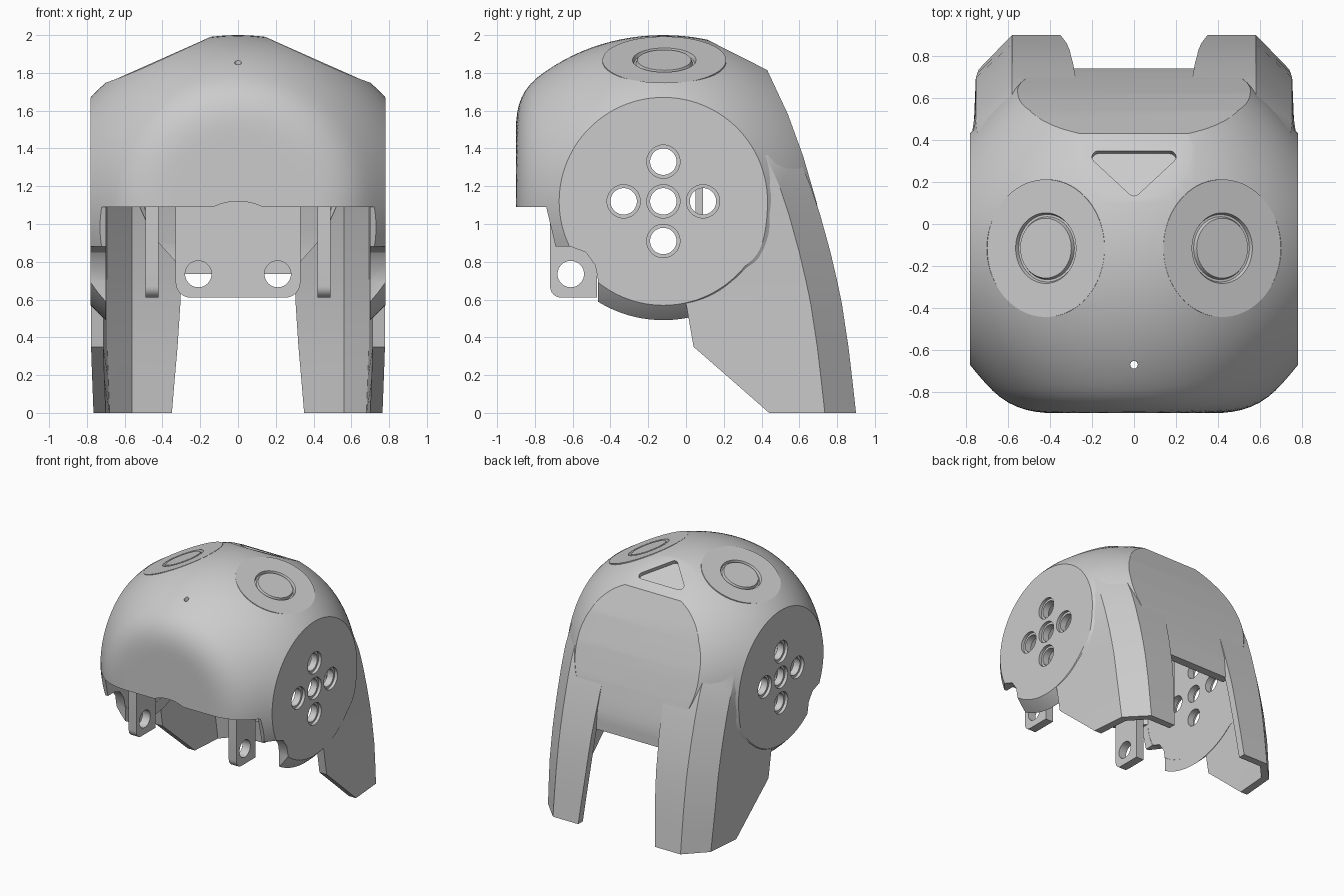
import bpy, bmesh, math
from mathutils import Vector, Matrix

if "Cube" in bpy.data.objects:
    bpy.data.objects.remove(bpy.data.objects["Cube"])

CY, CZ = -0.12, 1.12          # centre of the dome and of the round side faces
BACK = [(.12, 1.972), (.43, 1.815), (.54, 1.58), (.62, 1.36), (.69, 1.12), (.74, .90), (.741, .7)]


def finish(bm, name):
    bmesh.ops.recalc_face_normals(bm, faces=bm.faces[:])
    me = bpy.data.meshes.new(name)
    bm.to_mesh(me)
    bm.free()
    ob = bpy.data.objects.new(name, me)
    bpy.context.collection.objects.link(ob)
    return ob


def loft(rings, name):
    """Closed rings of equal length joined by quads, capped at both ends."""
    bm = bmesh.new()
    vs = [[bm.verts.new(p) for p in r] for r in rings]
    n = len(vs[0])
    for a, b in zip(vs, vs[1:]):
        for i in range(n):
            bm.faces.new((a[i], a[(i + 1) % n], b[(i + 1) % n], b[i]))
    bm.faces.new(vs[0])
    bm.faces.new(vs[-1][::-1])
    return finish(bm, name)


def prism(name, pts, axis, lo, hi):
    put = {'x': lambda p, d: (d, p[0], p[1]),
           'y': lambda p, d: (p[0], d, p[1]),
           'z': lambda p, d: (p[0], p[1], d)}[axis]
    return loft([[put(p, d) for p in pts] for d in (lo, hi)], name)


def arc(cx, cy, r, a0, a1, n):
    return [(cx + r * math.cos(math.radians(a0 + (a1 - a0) * i / n)),
             cy + r * math.sin(math.radians(a0 + (a1 - a0) * i / n))) for i in range(n + 1)]


def disc(name, c, r, axis, lo, hi, n=40):
    return prism(name, arc(c[0], c[1], r, 0, 360, n)[:-1], axis, lo, hi)


def box(name, x, y, z):
    return prism(name, [(y[0], z[0]), (y[1], z[0]), (y[1], z[1]), (y[0], z[1])], 'x', *x)


def cut(ob, cutter):
    m = ob.modifiers.new("cut", 'BOOLEAN')
    m.operation, m.solver, m.object = 'DIFFERENCE', 'EXACT', cutter
    bpy.context.view_layer.objects.active = ob
    bpy.ops.object.modifier_apply(modifier=m.name)
    bpy.data.objects.remove(cutter)


def dome(name, t, xmax):
    """Ellipsoid with poles on x, shrunk by t, softly flattened in front, trimmed at sides and back."""
    bm = bmesh.new()
    bmesh.ops.create_uvsphere(bm, u_segments=112, v_segments=64, radius=1)
    for v in bm.verts:
        x, y, z = v.co.z * (1 - t), v.co.x, v.co.y * (.88 - t)
        y = CY + y * (1 - .12 * (min(abs(x), .78) / .78) ** 2 - t)
        lim, k = -.9 + t, .12
        y = max(y, lim) + max(k - abs(y - lim), 0) ** 2 / (4 * k)
        s = min(max((y - .3) / .3, 0), 1)
        if z < 0:
            z *= 1 + s * s * (3 - 2 * s)
        v.co = (x, y, z + CZ)
    planes = [((xmax, 0, 0), (1, 0, 0)), ((-xmax, 0, 0), (-1, 0, 0))]
    for (y0, z0), (y1, z1) in zip(BACK, BACK[1:]):
        n = Vector((0, z0 - z1, y1 - y0)).normalized()
        planes.append((Vector((0, y0, z0)) - n * t, n))
    for co, no in planes:
        r = bmesh.ops.bisect_plane(bm, geom=bm.verts[:] + bm.edges[:] + bm.faces[:], dist=1e-5,
                                   plane_co=co, plane_no=no, clear_outer=True)
        edges = [e for e in r['geom_cut'] if isinstance(e, bmesh.types.BMEdge)]
        if edges:
            bmesh.ops.edgeloop_fill(bm, edges=edges)
    return finish(bm, name)


# Hollow main shell with its open underside
shell = dome("shell", 0, .78)
cut(shell, dome("cavity", .07, .70))
cut(shell, prism("front_cut", [(-1.2, 1.09), (-.74, 1.09), (-.69, .88), (-.61, .88), (-.53, .85),
                               (-.48, .78), (-.465, .70), (-.465, .3), (-1.2, .3)], 'x', -1, 1))
cut(shell, box("under_cut", (-.699, .699), (-1.2, .45), (-1, 1.09)))
cut(shell, box("back_cut", (-.699, .699), (.40, 1.2), (-1, .735)))
for s in (-1, 1):
    side = [(.33, .70), (.33, .80), (.42, .90), (.48, 1.0), (.52, 1.09), (.698, 1.09), (.698, .70)]
    cut(shell, prism("back_side_cut", [(s * x, z) for x, z in side], 'y', .40, 1.2))
cut(shell, disc("chin_notch", (0, .82), .30, 'y', -1.1, -.6, 64))

# Cross of five counterbored holes in each side face
for dy, dz in [(0, 0), (.21, 0), (-.21, 0), (0, .21), (0, -.21)]:
    cut(shell, disc("hole", (CY + dy, CZ + dz), .07, 'x', -1, 1))
    for s in (-1, 1):
        cut(shell, disc("bore", (CY + dy, CZ + dz), .088, 'x', *sorted((s * .755, s * .9))))

# Small front hole and rounded triangle recess on top
cut(shell, disc("pin_hole", (0, -.67), .018, 'z', 1.5, 2.2, 16))
tri = (arc(.168, .078, .032, -45, 90, 8) + arc(-.168, .078, .032, 90, 225, 8)
       + arc(0, -.10, .03, 225, 315, 6))
recess = prism("triangle_recess", tri, 'z', -.03, .15)
recess.data.transform(Matrix.Translation((0, .25, 1.906)) @ Matrix.Rotation(math.radians(-26.8), 4, 'X'))
cut(shell, recess)

# Tilted round eye plates set in circular openings
RING = [(.001, 0), (.133, 0), (.140, -.02), (.150, -.02), (.157, 0), (.306, 0), (.306, -.06), (.001, -.06)]
parts = [shell]
for s in (-1, 1):
    place = (Matrix.Translation((s * .42, -.115, 1.868)) @ Matrix.Rotation(s * math.radians(24), 4, 'Y')
             @ Matrix.Diagonal((1, 1.07, 1, 1)))
    opening = disc("eye_opening", (0, 0), .305, 'z', -.055, .3, 72)
    opening.data.transform(place)
    cut(shell, opening)
    eye = loft([[(x, y, z) for x, y in arc(0, 0, r, 0, 360, 72)[:-1]] for r, z in RING], "eye_plate")
    eye.data.transform(place)
    parts.append(eye)

# Rear legs: bent sheet section lofted upward; rows are z, back y, front y, inner x, outer x
LEG = [(0, .90, .44, .35, .765), (.18, .88, .235, .335, .772), (.35, .86, .04, .32, .778),
       (.58, .825, .0, .305, .778), (.70, .80, .2, .30, .778), (.85, .765, .31, .29, .778),
       (1.05, .71, .39, .28, .778), (1.2, .66, .39, .275, .778), (1.36, .59, .36, .27, .770),
       (1.5, .50, .26, .27, .735), (1.62, .38, .16, .27, .66)]
for s in (-1, 1):
    rings = []
    for z, yb, yf, xi, xo in LEG:
        sec = [(xo, yf), (xo - .025, yb - .165), (.58, yb), (xi, yb),
               (xi, yb - .06), (.56, yb - .06), (xo - .085, yb - .19), (xo - .065, yf)]
        rings.append([(s * x, y, z) for x, y in sec])
    parts.append(loft(rings, "rear_leg"))

# Hinge tabs under the front rim
for s in (-1, 1):
    pts = [(-.47, 1.1), (-.55, 1.3), (-.80, 1.3), (-.80, 1.1), (-.72, 1.09)]
    pts += arc(-.66, .67, .06, 180, 270, 6) + [(-.47, .61)]
    tab = prism("hinge_tab", pts, 'x', *sorted((s * .42, s * .49)))
    cut(tab, disc("tab_hole", (-.61, .735), .07, 'x', -1, 1))
    parts.append(tab)

# Inner mounting plate with two holes
pts = arc(-.25, .69, .08, 180, 270, 8) + arc(.25, .69, .08, 270, 360, 8) + [(.33, 1.78), (-.33, 1.78)]
plate = prism("mounting_plate", pts, 'y', .05, .09)
for s in (-1, 1):
    cut(plate, disc("plate_hole", (s * .21, .735), .07, 'y', -1, 1))
parts.append(plate)

# Smooth curves, crisp edges
bpy.ops.object.select_all(action='DESELECT')
for ob in parts:
    ob.select_set(True)
bpy.context.view_layer.objects.active = shell
bpy.ops.object.shade_smooth_by_angle(angle=math.radians(25))
